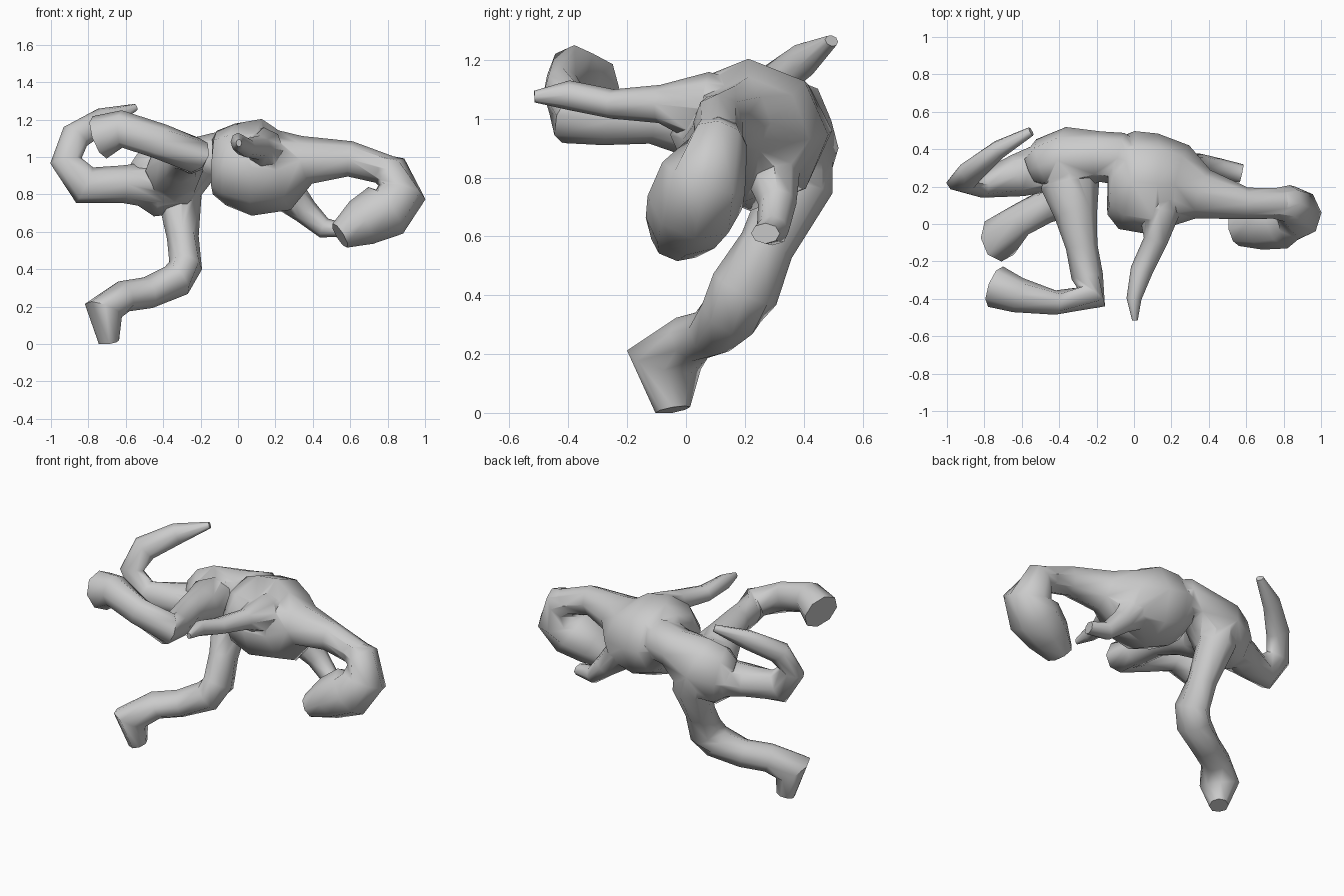
import bpy, bmesh, math
from mathutils import Vector

SIDES = 8


def loft(name, hint, sections):
    """Closed tube: each section is x, y, z, radius across, radius along the hint axis."""
    hint = Vector(hint)
    centres = [Vector(s[:3]) for s in sections]
    bm = bmesh.new()
    rings = []
    for i, (c, s) in enumerate(zip(centres, sections)):
        prev, nxt = centres[max(i - 1, 0)], centres[min(i + 1, len(centres) - 1)]
        a, b = c - prev, nxt - c
        t = (a.normalized() + b.normalized()).normalized()
        side = t.cross(hint).normalized()
        up = side.cross(t)
        ring = []
        for k in range(SIDES):
            ang = math.tau * k / SIDES
            p = c + side * (s[3] * math.cos(ang)) + up * (s[4] * math.sin(ang))
            p.z = max(p.z, 0)
            ring.append(bm.verts.new(p))
        rings.append(ring)
    for r0, r1 in zip(rings, rings[1:]):
        for k in range(SIDES):
            j = (k + 1) % SIDES
            bm.faces.new((r0[k], r0[j], r1[j], r1[k]))
    bm.faces.new(rings[0])
    bm.faces.new(rings[-1])
    bmesh.ops.recalc_face_normals(bm, faces=bm.faces)
    me = bpy.data.meshes.new(name)
    bm.to_mesh(me)
    bm.free()
    ob = bpy.data.objects.new(name, me)
    bpy.context.collection.objects.link(ob)
    return ob


Y, Z = (0, 1, 0), (0, 0, 1)

# Hips and waist
hips = loft("hips", Z, [
    (-0.55, 0.29, 0.86, 0.09, 0.12), (-0.48, 0.32, 0.87, 0.14, 0.19),
    (-0.34, 0.35, 0.90, 0.17, 0.21), (-0.18, 0.36, 0.99, 0.135, 0.125),
    (-0.08, 0.35, 1.01, 0.14, 0.13), (0.08, 0.30, 1.0, 0.09, 0.09)])

# Chest and neck
chest = loft("chest", Z, [
    (-0.14, 0.25, 0.97, 0.16, 0.12), (-0.125, 0.25, 0.97, 0.20, 0.17),
    (-0.04, 0.235, 0.96, 0.265, 0.22), (0.10, 0.215, 0.945, 0.27, 0.26),
    (0.25, 0.205, 0.93, 0.22, 0.215), (0.37, 0.16, 0.985, 0.135, 0.13),
    (0.60, 0.11, 0.99, 0.085, 0.095), (0.80, 0.11, 0.93, 0.08, 0.08)])

# Drooping head
head = loft("head", Y, [
    (0.72, 0.11, 0.96, 0.065, 0.075), (0.82, 0.11, 0.92, 0.10, 0.10),
    (0.87, 0.06, 0.80, 0.135, 0.15), (0.79, 0.03, 0.715, 0.155, 0.165),
    (0.66, 0.0, 0.65, 0.13, 0.14), (0.545, -0.03, 0.58, 0.075, 0.09)])

# Curling tail
tail = loft("tail", Y, [
    (-0.42, 0.32, 0.85, 0.13, 0.14), (-0.62, 0.26, 0.855, 0.10, 0.115),
    (-0.82, 0.21, 0.85, 0.105, 0.07), (-0.92, 0.22, 0.98, 0.085, 0.05),
    (-0.87, 0.28, 1.11, 0.08, 0.06), (-0.72, 0.40, 1.20, 0.065, 0.05),
    (-0.55, 0.495, 1.265, 0.02, 0.025)])

# Standing hind leg with foot
standing = loft("hind_leg_standing", Y, [
    (-0.33, 0.37, 0.90, 0.13, 0.13), (-0.31, 0.38, 0.77, 0.115, 0.12),
    (-0.295, 0.275, 0.57, 0.085, 0.095), (-0.28, 0.20, 0.42, 0.09, 0.12),
    (-0.33, 0.155, 0.34, 0.095, 0.11), (-0.48, 0.09, 0.275, 0.085, 0.09),
    (-0.61, 0.02, 0.255, 0.085, 0.09),
    (-0.72, -0.075, 0.18, 0.105, 0.13), (-0.69, -0.045, 0.01, 0.055, 0.06)])

# Hind leg raised forwards
raised = loft("hind_leg_raised", Z, [
    (-0.35, 0.32, 0.89, 0.15, 0.15), (-0.34, 0.20, 0.93, 0.155, 0.15),
    (-0.31, 0.05, 0.97, 0.115, 0.11),
    (-0.28, -0.12, 1.00, 0.085, 0.085), (-0.25, -0.28, 0.99, 0.085, 0.08),
    (-0.23, -0.39, 1.01, 0.09, 0.10), (-0.42, -0.42, 1.085, 0.065, 0.095),
    (-0.62, -0.38, 1.15, 0.095, 0.10), (-0.74, -0.335, 1.105, 0.115, 0.12)])

# Front leg stretched forwards
stretched = loft("front_leg_stretched", Z, [
    (0.14, 0.24, 1.00, 0.11, 0.11), (0.135, 0.06, 1.035, 0.11, 0.125),
    (0.115, -0.09, 1.05, 0.065, 0.065),
    (0.04, -0.25, 1.05, 0.06, 0.05), (0.0, -0.40, 1.08, 0.04, 0.05),
    (0.005, -0.515, 1.075, 0.015, 0.02)])

# Folded front leg
folded = loft("front_leg_folded", Y, [
    (0.16, 0.27, 0.90, 0.11, 0.11), (0.24, 0.29, 0.83, 0.11, 0.10),
    (0.36, 0.31, 0.71, 0.07, 0.065),
    (0.46, 0.295, 0.62, 0.055, 0.055), (0.575, 0.27, 0.61, 0.035, 0.05)])

# Fuse every part into one continuous skin so no hidden inner surfaces remain
body = chest
bpy.context.view_layer.objects.active = body
for part in (hips, head, tail, standing, raised, stretched, folded):
    mod = body.modifiers.new("fuse", 'BOOLEAN')
    mod.operation = 'UNION'
    mod.solver = 'EXACT'
    mod.object = part
    bpy.ops.object.modifier_apply(modifier=mod.name)
    bpy.data.objects.remove(part, do_unlink=True)
body.name = "animal_body"
body.select_set(True)
bpy.ops.object.shade_smooth_by_angle(angle=math.radians(60))
